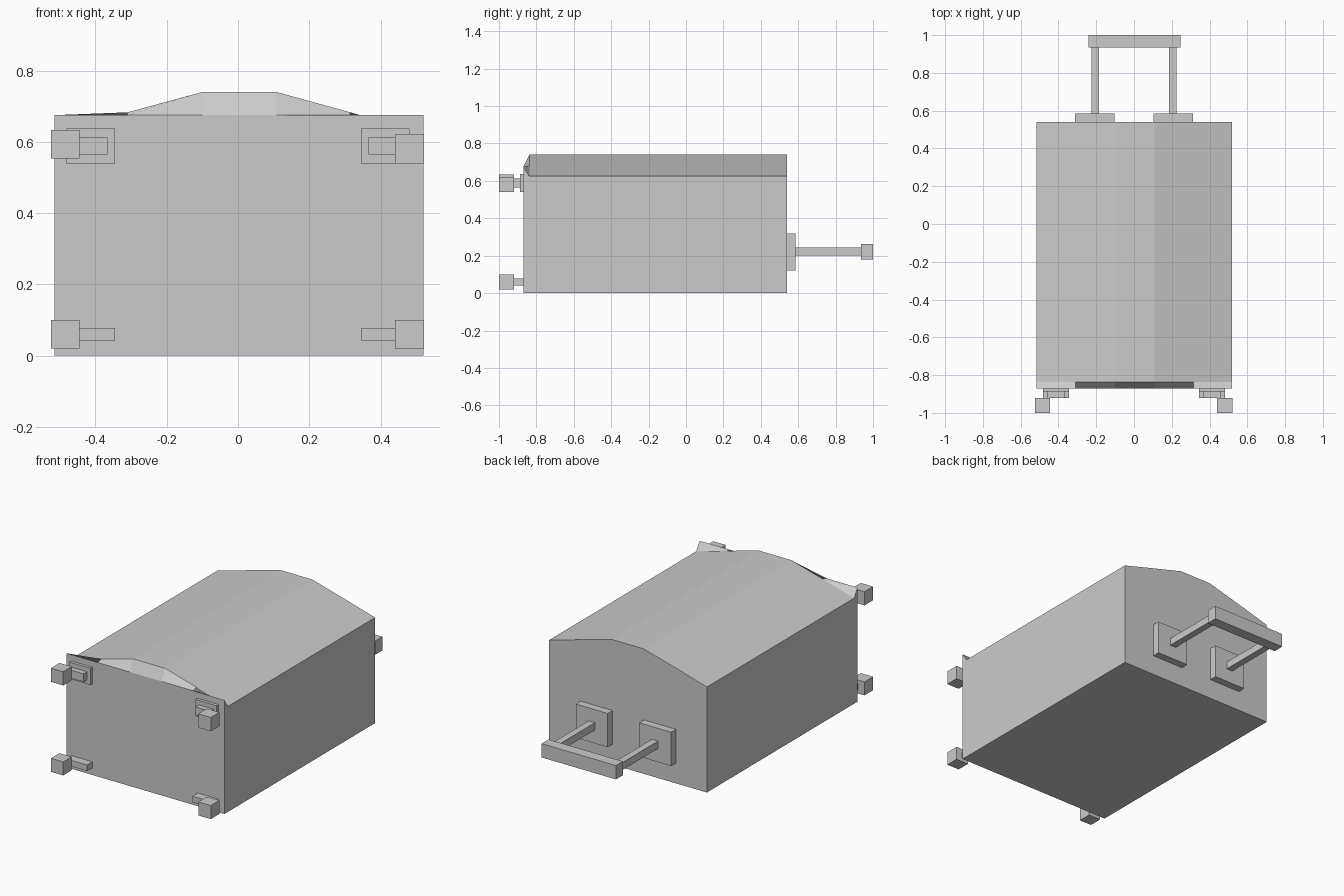
import bpy, bmesh

if "Cube" in bpy.data.objects:
    bpy.data.objects.remove(bpy.data.objects["Cube"])


def mesh_object(name, bm):
    bmesh.ops.recalc_face_normals(bm, faces=bm.faces[:])
    me = bpy.data.meshes.new(name)
    bm.to_mesh(me)
    bm.free()
    ob = bpy.data.objects.new(name, me)
    bpy.context.collection.objects.link(ob)
    return ob


def box(name, x, y, z):
    """Box from (min, max) ranges on each axis."""
    bm = bmesh.new()
    bmesh.ops.create_cube(bm, size=1)
    for v in bm.verts:
        v.co = [r[0] if c < 0 else r[1] for c, r in zip(v.co, (x, y, z))]
    return mesh_object(name, bm)


# Suitcase shell: arched section lofted to a flat-topped front lip
L, R = -0.515, 0.52
xs = [L, -0.31, -0.10, 0.108, 0.315, R]
arch = [0.625, 0.683, 0.74, 0.74, 0.683, 0.625]
sections = [(-0.87, [0.675] * 6), (-0.837, arch), (0.54, arch)]
bm = bmesh.new()
rings = []
for y, heights in sections:
    pts = [(L, 0)] + list(zip(xs, heights)) + [(R, 0)]
    rings.append([bm.verts.new((x, y, z)) for x, z in pts])
for a, b in zip(rings, rings[1:]):
    for i in range(8):
        j = (i + 1) % 8
        bm.faces.new((a[i], a[j], b[j], b[i]))
bm.faces.new(rings[0])
bm.faces.new(rings[-1])
mesh_object("suitcase_shell", bm)


for side, s in (("left", -1), ("right", 1)):
    def span(a, b):
        return tuple(sorted((s * a, s * b)))

    # Casters on the bottom end
    wheel_x = (-0.525, -0.445) if s < 0 else (0.44, 0.522)
    top_z = (0.553, 0.634) if s < 0 else (0.54, 0.622)
    box(f"lower_wheel_{side}", wheel_x, (-1, -0.92), (0.02, 0.10))
    box(f"lower_wheel_bracket_{side}", span(0.345, 0.482), (-0.92, -0.87), (0.042, 0.078))
    box(f"upper_wheel_{side}", wheel_x, (-1, -0.92), top_z)
    box(f"upper_wheel_bracket_{side}", span(0.367, 0.46), (-0.92, -0.886), (0.564, 0.612))
    box(f"upper_wheel_plate_{side}", span(0.345, 0.482), (-0.888, -0.868), (0.54, 0.638))

    # Handle sockets and rods
    box(f"handle_socket_{side}", span(0.103, 0.312), (0.539, 0.585), (0.12, 0.32))
    box(f"handle_rod_{side}", span(0.186, 0.226), (0.58, 0.94), (0.2, 0.244))

# Handle grip
box("handle_grip", (-0.241, 0.245), (0.935, 1.0), (0.18, 0.262))
